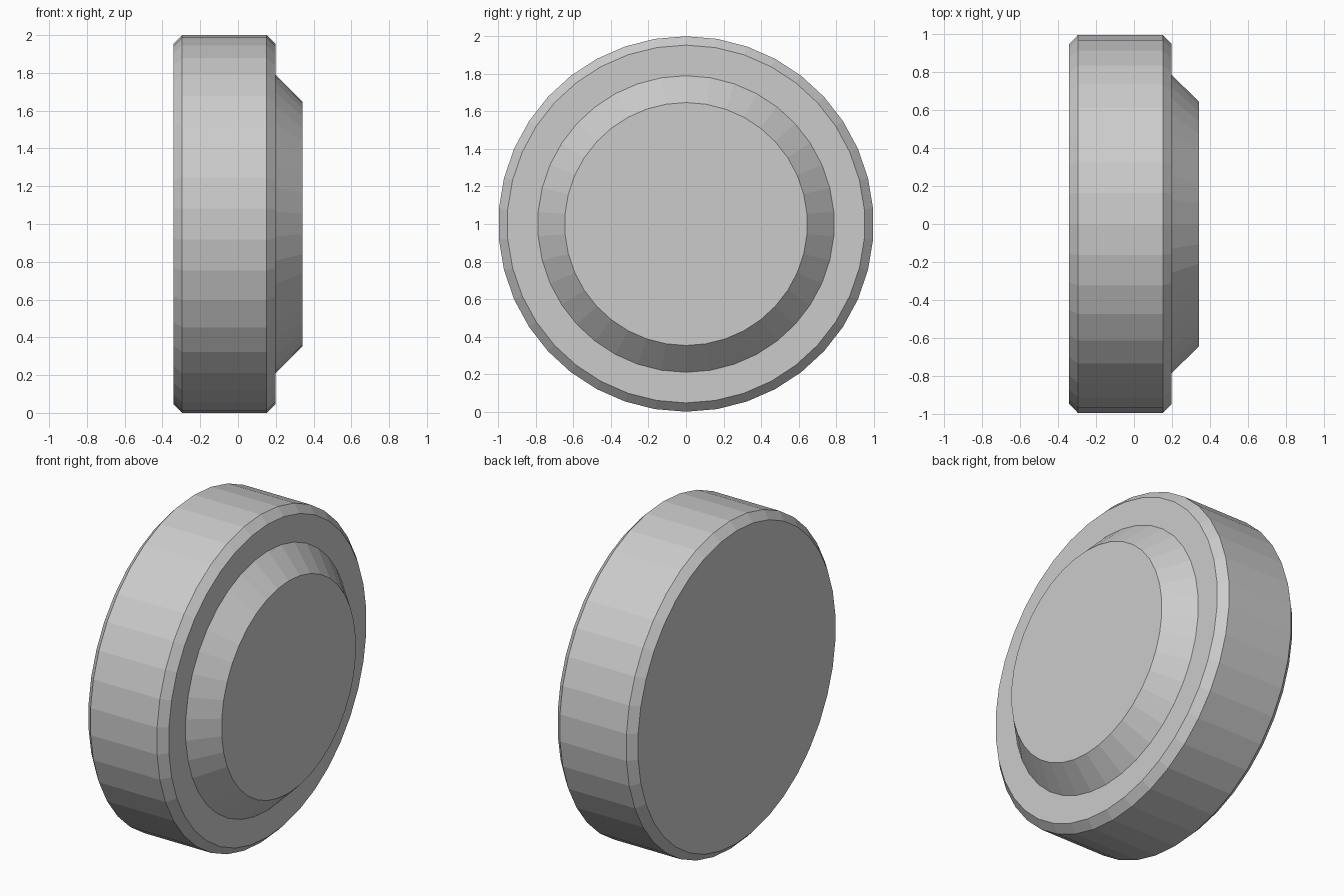
import bpy, bmesh, math

if "Cube" in bpy.data.objects:
    bpy.data.objects.remove(bpy.data.objects["Cube"])

SIDES = 38


def lathe(name, profile):
    """Revolve (x, radius) points about the x axis, with flat end caps."""
    bm = bmesh.new()
    rings = []
    for x, r in profile:
        ring = []
        for i in range(SIDES):
            a = 2 * math.pi * i / SIDES
            ring.append(bm.verts.new((x, r * math.sin(a), 1 + r * math.cos(a))))
        rings.append(ring)
    for lower, upper in zip(rings, rings[1:]):
        for i in range(SIDES):
            j = (i + 1) % SIDES
            bm.faces.new((lower[i], lower[j], upper[j], upper[i]))
    bm.faces.new(rings[0])
    bm.faces.new(rings[-1])
    bmesh.ops.recalc_face_normals(bm, faces=bm.faces)
    mesh = bpy.data.meshes.new(name)
    bm.to_mesh(mesh)
    bm.free()
    obj = bpy.data.objects.new(name, mesh)
    bpy.context.collection.objects.link(obj)
    return obj


# Chamfered wheel disc with a raised, tapered hub on the +x side
lathe("wheel", [
    (-0.342, 0.953), (-0.296, 1.0),   # inner chamfer
    (0.152, 1.0), (0.199, 0.953),     # tread and outer chamfer
    (0.199, 0.79), (0.342, 0.647),    # hub cone
])
